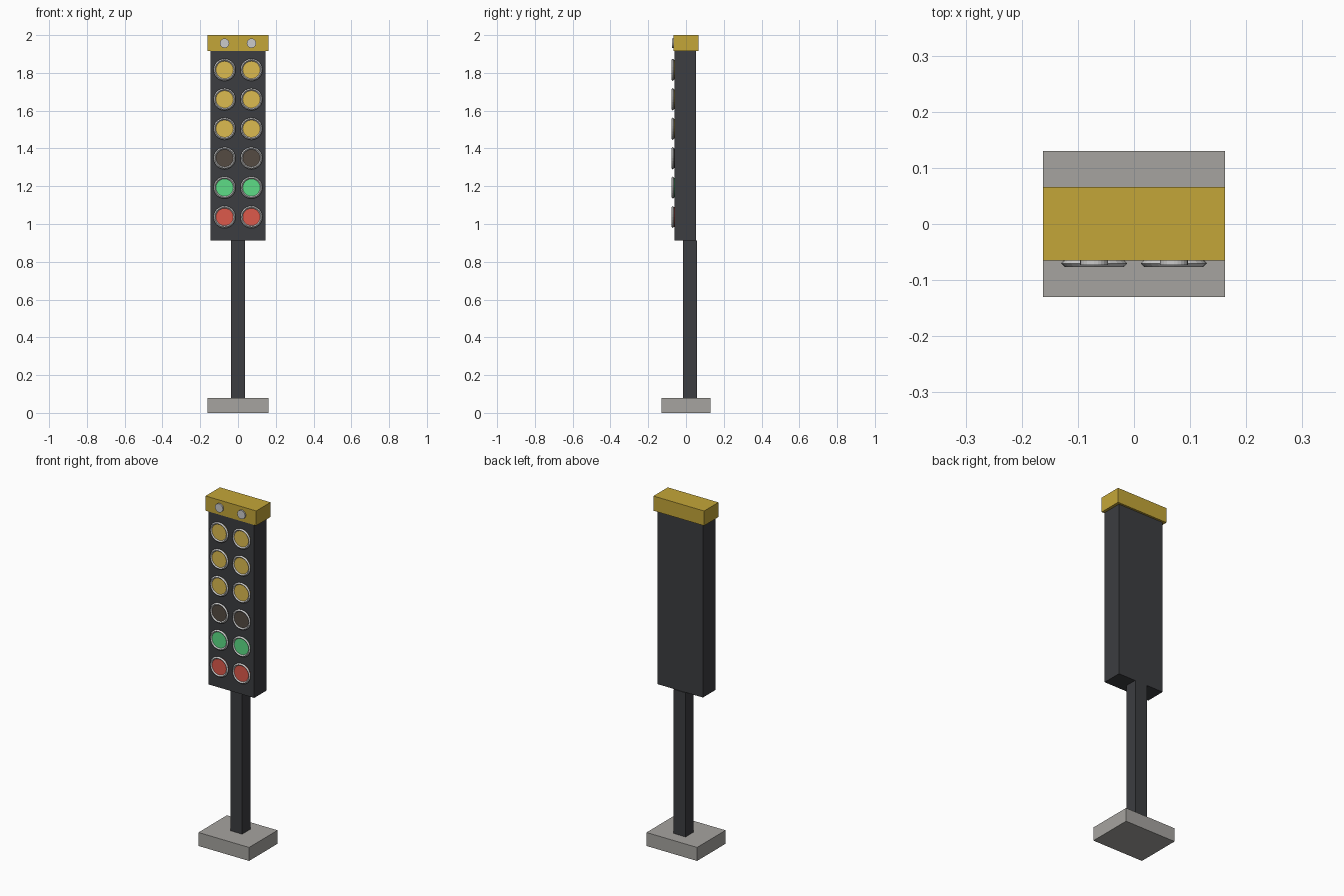
import bpy
from math import pi

if "Cube" in bpy.data.objects:
    bpy.data.objects.remove(bpy.data.objects["Cube"])


def material(name, rgb):
    m = bpy.data.materials.new(name)
    m.diffuse_color = (*rgb, 1)
    m.use_nodes = True
    m.node_tree.nodes["Principled BSDF"].inputs["Base Color"].default_value = m.diffuse_color
    return m


DARK = material("dark_metal", (0.045, 0.047, 0.052))
GOLD = material("gold_paint", (0.55, 0.38, 0.04))
SILVER = material("silver", (0.6, 0.6, 0.58))
CONCRETE = material("concrete", (0.38, 0.37, 0.35))
AMBER = material("amber_lens", (0.72, 0.5, 0.08))
UNLIT = material("unlit_lens", (0.09, 0.07, 0.055))
GREEN = material("green_lens", (0.11, 0.72, 0.24))
RED = material("red_lens", (0.72, 0.1, 0.07))


def finish(name, mat):
    ob = bpy.context.object
    ob.name = name
    ob.data.materials.append(mat)
    return ob


def box(name, x, y, z, mat):
    """Box from (min, max) ranges."""
    bpy.ops.mesh.primitive_cube_add(size=1, location=[(a + b) / 2 for a, b in (x, y, z)])
    ob = finish(name, mat)
    ob.scale = [b - a for a, b in (x, y, z)]
    bpy.ops.object.transform_apply(location=False, rotation=False, scale=True)


def disc(name, x, z, r, back, front, mat):
    """Short cylinder facing -y."""
    bpy.ops.mesh.primitive_cylinder_add(vertices=24, radius=r, depth=back - front,
                                        location=(x, (back + front) / 2, z),
                                        rotation=(pi / 2, 0, 0))
    finish(name, mat)


def ring(name, x, z, r, minor, y, mat):
    bpy.ops.mesh.primitive_torus_add(major_segments=24, minor_segments=4,
                                     major_radius=r, minor_radius=minor,
                                     location=(x, y, z), rotation=(pi / 2, 0, 0))
    finish(name, mat)


# Structure
box("base", (-0.162, 0.162), (-0.13, 0.13), (0, 0.078), CONCRETE)
box("post", (-0.038, 0.038), (-0.016, 0.058), (0.078, 0.912), DARK)
box("housing", (-0.146, 0.146), (-0.06, 0.054), (0.912, 1.915), DARK)
box("cap", (-0.162, 0.162), (-0.065, 0.066), (1.915, 2.0), GOLD)

# Two columns of lamps with beam sensors in the cap
rows = [AMBER, AMBER, AMBER, UNLIT, GREEN, RED]
for side, x in (("left", -0.071), ("right", 0.071)):
    for i, mat in enumerate(rows):
        z = 1.816 - i * 0.1558
        disc(f"lens_{side}_{i + 1}", x, z, 0.052, -0.058, -0.071, mat)
        ring(f"bezel_{side}_{i + 1}", x, z, 0.052, 0.007, -0.07, SILVER)
    disc(f"sensor_{side}", x, 1.957, 0.025, -0.063, -0.073, SILVER)
